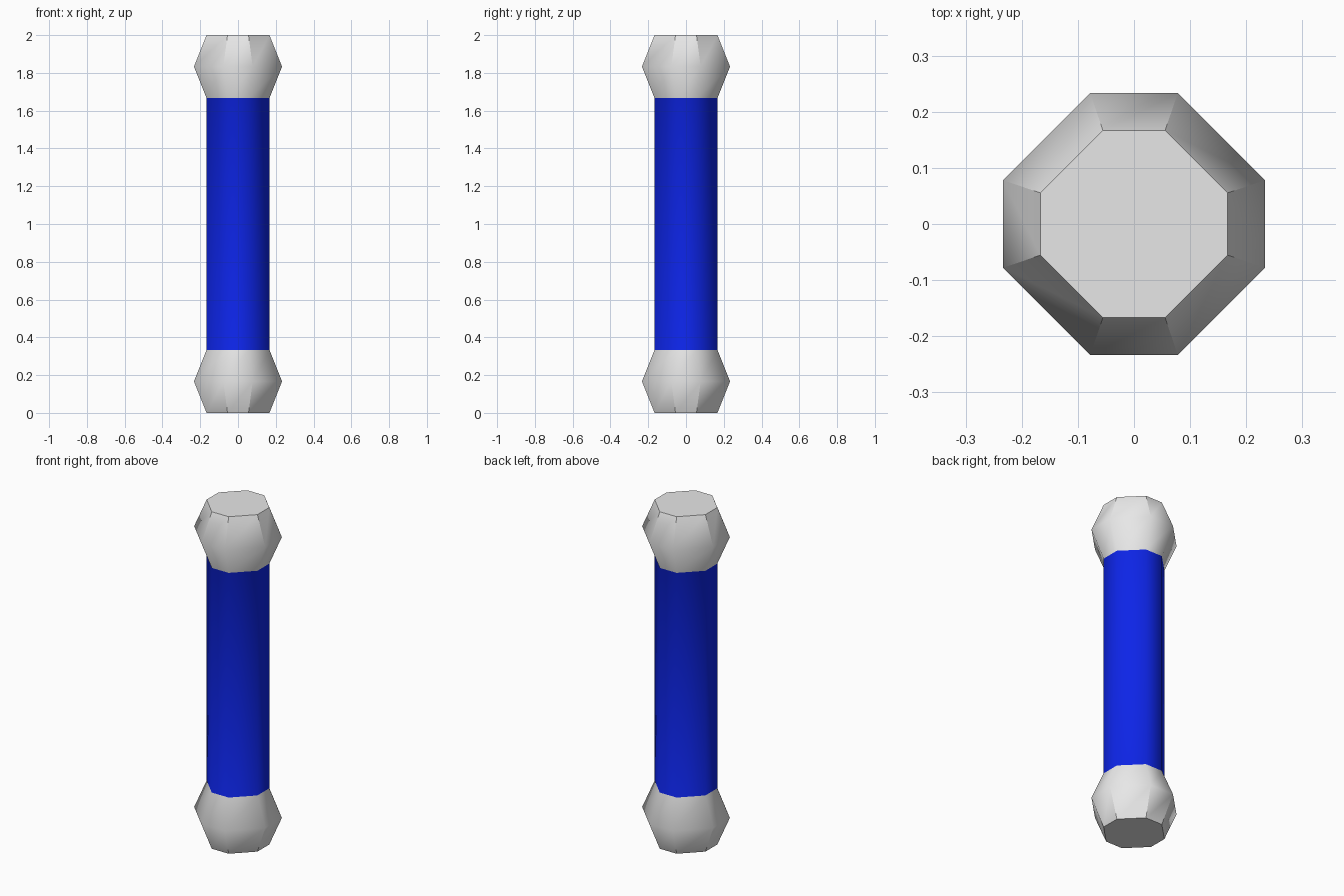
import bpy, bmesh

if "Cube" in bpy.data.objects:
    bpy.data.objects.remove(bpy.data.objects["Cube"])


def material(name, rgb):
    m = bpy.data.materials.new(name)
    m.diffuse_color = (*rgb, 1)
    m.use_nodes = True
    m.node_tree.nodes["Principled BSDF"].inputs["Base Color"].default_value = m.diffuse_color
    return m


# Octagonal cross-section and (height, scale) rings of the whole bar
A, B = 1 / 6, 1 / 18
OCTAGON = [(A, -B), (A, B), (B, A), (-B, A), (-A, B), (-A, -B), (-B, -A), (B, -A)]
RINGS = [(0, 1), (1 / 6, 1.4), (1 / 3, 1), (5 / 3, 1), (11 / 6, 1.4), (2, 1)]

bm = bmesh.new()
rings = [[bm.verts.new((x * s, y * s, z)) for x, y in OCTAGON] for z, s in RINGS]

# Side walls: grey knobs, blue shaft
for level, (low, high) in enumerate(zip(rings, rings[1:])):
    for i in range(8):
        j = (i + 1) % 8
        f = bm.faces.new((low[i], low[j], high[j], high[i]))
        f.smooth = True
        f.material_index = 1 if level == 2 else 0

# Flat end caps
bm.faces.new(rings[0][::-1])
bm.faces.new(rings[-1])

# Crisp edges on the outer half of each knob, soft elsewhere
for e in bm.edges:
    zs = sorted(v.co.z for v in e.verts)
    outer = zs[1] < 0.01 or zs[0] > 1.99
    facet = zs[1] - zs[0] > 0.1 and (zs[0] < 0.01 or zs[1] > 1.99)
    if outer or facet:
        e.smooth = False

mesh = bpy.data.meshes.new("knobbed_bar")
bm.to_mesh(mesh)
bm.free()
mesh.materials.append(material("light grey", (0.8, 0.8, 0.8)))
mesh.materials.append(material("blue", (0.004, 0.018, 0.8)))
bpy.context.collection.objects.link(bpy.data.objects.new("knobbed_bar", mesh))
